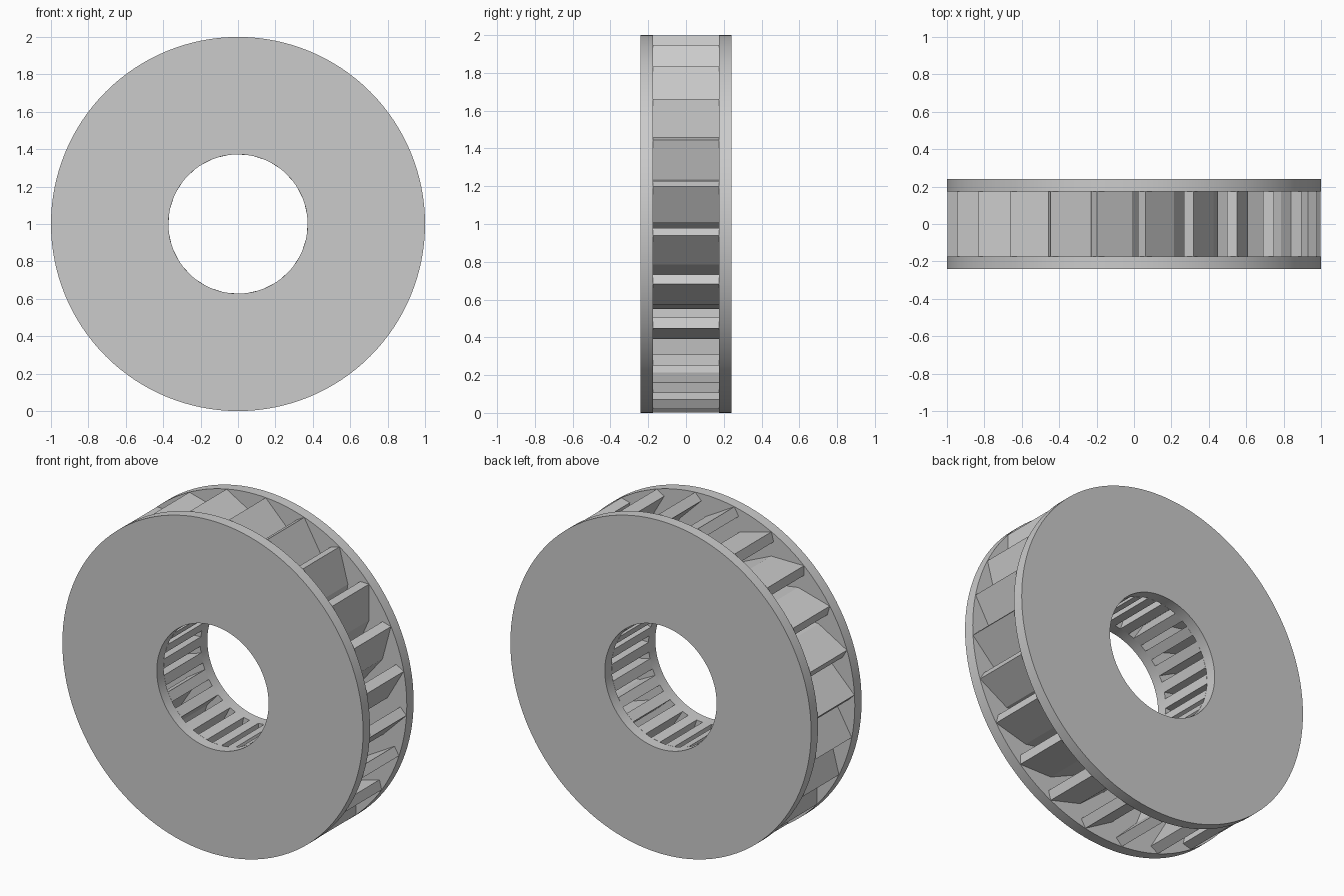
import bpy
import bmesh
from math import radians, pi, sin, cos, tan
from mathutils import Vector, Matrix

cube = bpy.data.objects.get("Cube")
if cube:
    bpy.data.objects.remove(cube, do_unlink=True)

OUTER, BORE = 1.0, 0.372        # plate radii
HALF, INNER = 0.24, 0.175       # half width outside / between the plates
BLADES, STEPS = 24, 128
CENTRE = Vector((0, 0, 1))

metal = bpy.data.materials.new("plain grey metal")
metal.use_nodes = True
grey = (0.6, 0.6, 0.6, 1)
metal.diffuse_color = grey
metal.node_tree.nodes["Principled BSDF"].inputs["Base Color"].default_value = grey


def finish(bm, name, smooth):
    bmesh.ops.recalc_face_normals(bm, faces=bm.faces)
    mesh = bpy.data.meshes.new(name)
    bm.to_mesh(mesh)
    bm.free()
    mesh.materials.append(metal)
    obj = bpy.data.objects.new(name, mesh)
    bpy.context.collection.objects.link(obj)
    if smooth:
        bpy.ops.object.select_all(action='DESELECT')
        obj.select_set(True)
        bpy.context.view_layer.objects.active = obj
        bpy.ops.object.shade_smooth_by_angle(angle=radians(20))
    return obj


def plate(name, y0, y1):
    """Flat annular disc, made by spinning its rectangular section."""
    bm = bmesh.new()
    section = [(BORE, y0), (OUTER, y0), (OUTER, y1), (BORE, y1)]
    vs = [bm.verts.new(CENTRE + Vector((r, y, 0))) for r, y in section]
    edges = [bm.edges.new((vs[i], vs[i - 1])) for i in range(4)]
    bmesh.ops.spin(bm, geom=vs + edges, cent=CENTRE, axis=(0, 1, 0),
                   angle=2 * pi, steps=STEPS, use_merge=True)
    bmesh.ops.remove_doubles(bm, verts=bm.verts, dist=0.0001)
    return finish(bm, name, True)


def heading(deg):
    return Vector((cos(radians(deg)), sin(radians(deg))))


def blade_profile():
    """Bent strip: square tip, equal turns, trimmed by the bore circle."""
    half, length, first, turn = 0.029, 0.211, 45, 24
    point = Vector((0.977, -0.041))
    miter = half / cos(radians(turn / 2))
    up = heading(first + 90) * half
    top, under = [point + up], [point - up]
    for i in range(3):
        point = point - heading(first - turn * i) * length
        side = heading(first - turn * (i + 0.5) + 90) * miter
        top.append(point + side)
        under.append(point - side)
    inward = -heading(first - turn * 3)
    for line in (top, under):
        p = line[-1]
        b = p.dot(inward)
        line.append(p + inward * (-b - (b * b - p.dot(p) + BORE ** 2) ** 0.5))
    return top, under


# Side plates
plate("front_plate", -HALF, -INNER)
plate("back_plate", INNER, HALF)

# Ring of bent blades between the plates
top, under = blade_profile()
bm = bmesh.new()
for k in range(BLADES):
    turn = Matrix.Rotation(-2 * pi * k / BLADES, 3, 'Y')

    def row(line, y):
        return [bm.verts.new(CENTRE + turn @ Vector((p.x, y, p.y))) for p in line]

    rows = [row(top, -INNER), row(top, INNER), row(under, INNER), row(under, -INNER)]
    for a, b in zip(rows, rows[1:] + rows[:1]):
        for i in range(len(a) - 1):
            bm.faces.new((a[i], a[i + 1], b[i + 1], b[i]))
    bm.faces.new([r[0] for r in rows])
    bm.faces.new([r[-1] for r in rows])
finish(bm, "blades", False)
